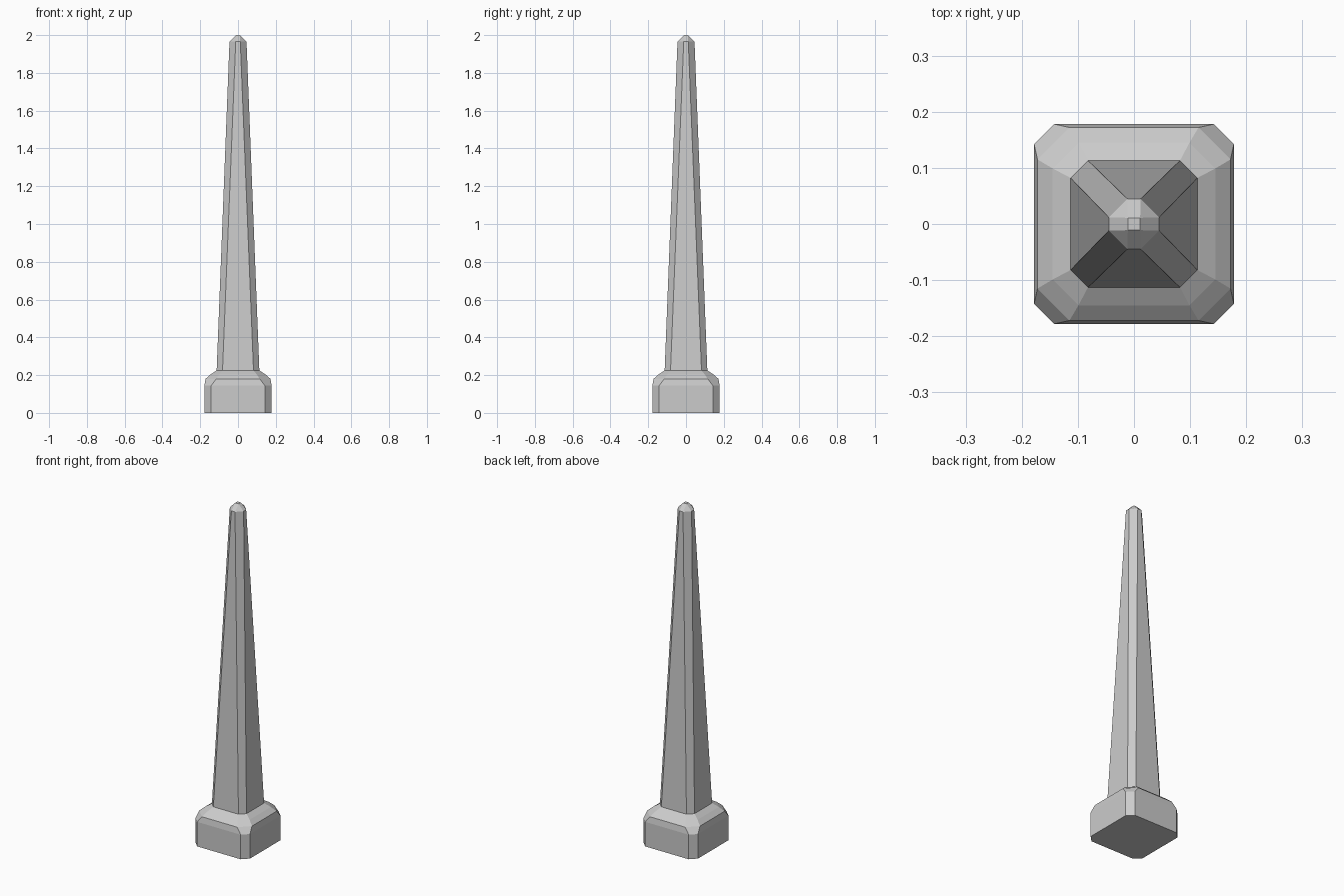
import bpy, bmesh

if "Cube" in bpy.data.objects:
    bpy.data.objects.remove(bpy.data.objects["Cube"])


def loft(name, rings):
    """Stack chamfered-square rings (z, half width, flat half length) and cap both ends."""
    bm = bmesh.new()
    loops = []
    for z, h, c in rings:
        pts = [(h, -c), (h, c), (c, h), (-c, h), (-h, c), (-h, -c), (-c, -h), (c, -h)]
        loops.append([bm.verts.new((x, y, z)) for x, y in pts])
    for a, b in zip(loops, loops[1:]):
        for i in range(8):
            j = (i + 1) % 8
            bm.faces.new((a[i], a[j], b[j], b[i]))
    bm.faces.new(loops[0][::-1])
    bm.faces.new(loops[-1])
    # merges the corner pairs where a ring closes to a plain square
    bmesh.ops.remove_doubles(bm, verts=bm.verts[:], dist=0.0005)
    bmesh.ops.recalc_face_normals(bm, faces=bm.faces[:])
    mesh = bpy.data.meshes.new(name)
    bm.to_mesh(mesh)
    bm.free()
    obj = bpy.data.objects.new(name, mesh)
    bpy.context.collection.objects.link(obj)
    return obj


# Pedestal, sloping shoulder, tapered shaft and blunt tip as one continuous body
loft("obelisk", [
    (0.0, 0.178, 0.142),
    (0.145, 0.178, 0.142),
    (0.18, 0.172, 0.115),
    (0.204, 0.145, 0.099),
    (0.225, 0.113, 0.082),
    (1.966, 0.045, 0.012),
    (2.0, 0.011, 0.011),
])
